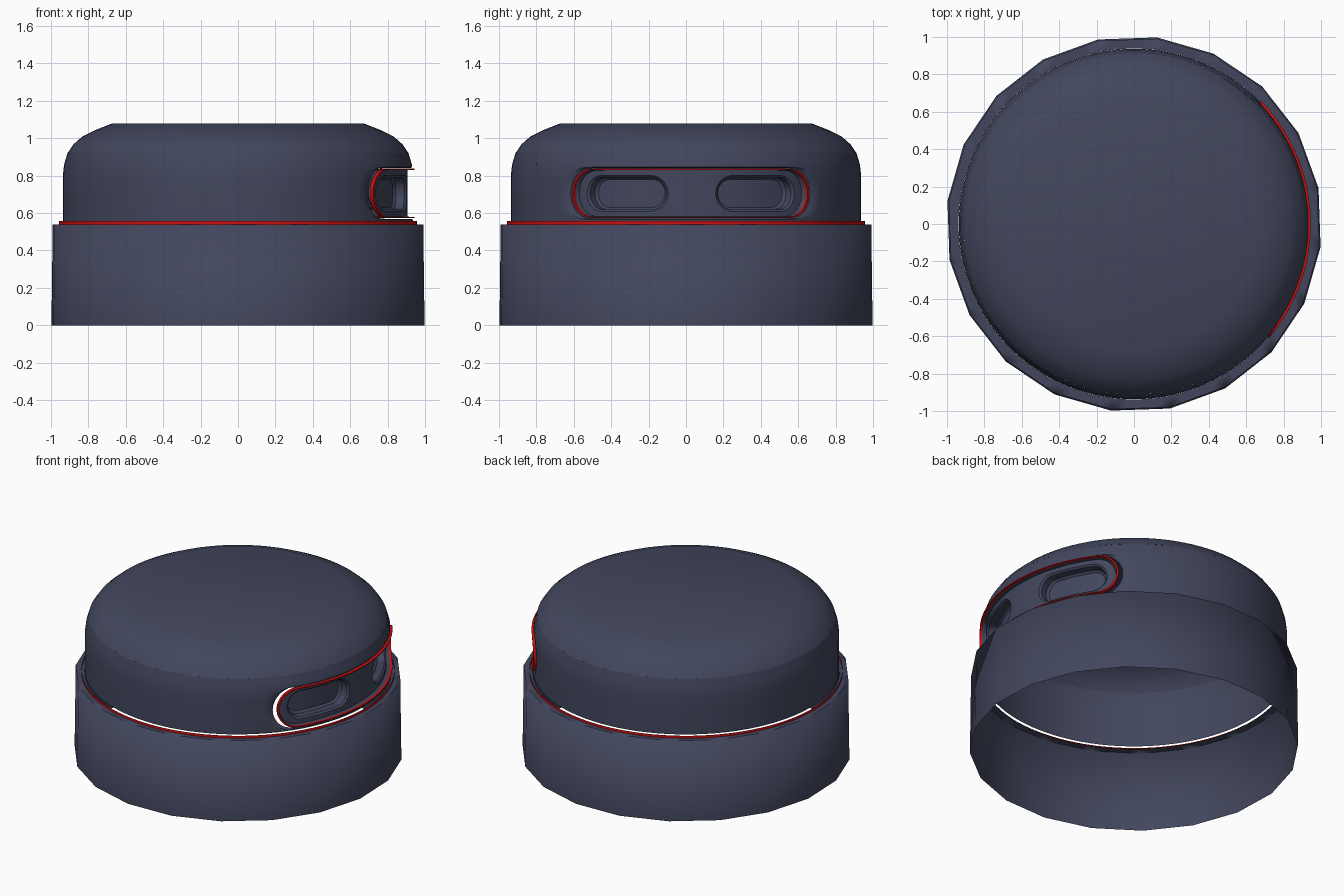
import bpy, bmesh, math
from math import sin, cos, pi, atan2, radians

if "Cube" in bpy.data.objects:
    bpy.data.objects.remove(bpy.data.objects["Cube"])

R, A0, ZC = 0.937, radians(2), 0.705      # wall radius, window heading and height


def material(name, rgb):
    m = bpy.data.materials.new(name)
    m.diffuse_color = (*rgb, 1)
    m.use_nodes = True
    m.node_tree.nodes["Principled BSDF"].inputs["Base Color"].default_value = m.diffuse_color
    return m


NAVY = material("navy", (0.055, 0.062, 0.11))
RED = material("red", (0.6, 0.005, 0.005))


def loft(bm, rings, closed=True):
    """Skin a list of equally long point rings."""
    rows = [[bm.verts.new(p) for p in ring] for ring in rings]
    for a, b in zip(rows, rows[1:]):
        n = len(a)
        for i in range(n if closed else n - 1):
            j = (i + 1) % n
            bm.faces.new((a[i], a[j], b[j], b[i]))
    return rows


def finish(bm, name, mat):
    bmesh.ops.remove_doubles(bm, verts=bm.verts, dist=1e-4)
    bmesh.ops.recalc_face_normals(bm, faces=bm.faces)
    me = bpy.data.meshes.new(name)
    bm.to_mesh(me)
    bm.free()
    me.materials.append(mat)
    ob = bpy.data.objects.new(name, me)
    bpy.context.collection.objects.link(ob)
    bpy.ops.object.select_all(action='DESELECT')
    ob.select_set(True)
    bpy.context.view_layer.objects.active = ob
    bpy.ops.object.shade_smooth_by_angle(angle=radians(35))


def circle(r, z, n, start=0.0, sweep=2 * pi, closed=True):
    k = n if closed else n + 1
    return [(r * cos(start + sweep * i / n), r * sin(start + sweep * i / n), z) for i in range(k)]


# Outlines live in wall coordinates: s along the arc, h above the window centre
def wrap(pts, radius):
    out = []
    for s, h in pts:
        r = radius(h + ZC) if callable(radius) else radius
        a = A0 + s / R
        out.append((r * cos(a), r * sin(a), h + ZC))
    return out


def stadium(hw, hh, c=0.0):
    return lambda s, h: max(abs(s - c) - (hw - hh), 0) ** 2 + h * h < hh * hh


def trace(inside, dirs, c=0.0):
    """Outline of a shape, found along rays from (c, 0)."""
    pts = []
    for dx, dy in dirs:
        lo, hi = 0.0, 12.0
        for _ in range(30):
            m = (lo + hi) / 2
            if inside(c + dx * m, dy * m):
                lo = m
            else:
                hi = m
        pts.append((c + dx * lo, dy * lo))
    return pts


def directions(hw, hh, corners=(), n=96):
    ts = [2 * pi * i / n for i in range(n)] + [atan2(y / hh, x / hw) % (2 * pi) for x, y in corners]
    return [(hw * cos(t), hh * sin(t)) for t in sorted(set(ts))]


def mix(a, b, t):
    return [(p[0] + (q[0] - p[0]) * t, p[1] + (q[1] - p[1]) * t) for p, q in zip(a, b)]


# Faceted base skirt, open underneath, with a flat ledge on top
off = radians(11)
bm = bmesh.new()
loft(bm, [circle(1.005, 0, 20, off), circle(0.998, 0.54, 20, off)])
rim = []
for i in range(80):
    a = off + 2 * pi * i / 80
    k, f = divmod(i, 4)
    p, q = [(0.998 * cos(off + pi / 10 * m), 0.998 * sin(off + pi / 10 * m)) for m in (k, k + 1)]
    rim.append((p[0] + (q[0] - p[0]) * f / 4, p[1] + (q[1] - p[1]) * f / 4, 0.54))
loft(bm, [rim, circle(0.938, 0.54, 80, off)])
finish(bm, "base_skirt", NAVY)

# Thin red seam band
bm = bmesh.new()
loft(bm, [circle(0.957, 0.54, 96), circle(0.957, 0.557, 96)])
finish(bm, "seam_band", RED)

# Domed cap
profile = [(0.937, 0.557), (0.937, 0.70), (0.937, 0.80), (0.93, 0.86), (0.912, 0.92), (0.88, 0.967),
           (0.835, 1.007), (0.765, 1.043), (0.67, 1.08)]


def cap_radius(z):
    for (r0, z0), (r1, z1) in zip(profile, profile[1:]):
        if z <= z1:
            return r0 + (r1 - r0) * (z - z0) / (z1 - z0)
    return profile[-1][0]


bm = bmesh.new()
SW, TOP, BOT = 1.0, 0.92 - ZC, 0.557 - ZC
rows = loft(bm, [circle(r, z, 96) for r, z in profile[4:]])
bm.faces.new(rows[-1])
half = SW / R
loft(bm, [circle(r, z, 66, A0 + half, 2 * pi - 2 * half, False) for r, z in profile[:5]], False)
# wall section with the window and its turned-in edge
corners = [(x, y) for x in (-SW, SW) for y in (BOT, TOP)]
dirs = directions(0.74, 0.14, corners)
frame = trace(lambda s, h: abs(s) < SW and BOT < h < TOP, dirs)
hole = trace(stadium(0.743, 0.14), dirs)
lip = trace(stadium(0.715, 0.136), dirs)
loft(bm, [wrap(mix(frame, hole, i / 6), cap_radius) for i in range(7)]
     + [wrap(lip, lambda z: cap_radius(z) - 0.012)])
finish(bm, "domed_cap", NAVY)

# Red trim around the window
dirs = directions(0.68, 0.13)
inner, outer = trace(stadium(0.678, 0.126), dirs), trace(stadium(0.690, 0.132), dirs)
bm = bmesh.new()
loft(bm, [wrap(inner, 0.922), wrap(inner, 0.945), wrap(outer, 0.945), wrap(outer, 0.922)])
finish(bm, "window_trim", RED)

# Recessed panel with two oval pockets
bm = bmesh.new()
loft(bm, [wrap(trace(stadium(0.678, 0.126), dirs), 0.93),
          wrap(trace(stadium(0.670, 0.124), dirs), 0.907)])
plate = stadium(0.670, 0.124)
for side in (-1, 1):
    c = 0.374 * side
    dirs = directions(0.25, 0.1, [(-c, 0.124), (-c, -0.124)])
    edge = trace(lambda s, h: plate(s, h) and s * side > 0, dirs, c)
    brim = trace(stadium(0.242, 0.096, c), dirs, c)
    wall = trace(stadium(0.230, 0.086, c), dirs, c)
    floor = trace(stadium(0.215, 0.074, c), dirs, c)
    mid = [(c, 0)] * len(dirs)
    rows = loft(bm, [wrap(mix(edge, brim, i / 3), 0.907) for i in range(4)]
                + [wrap(wall, 0.895), wrap(wall, 0.85)]
                + [wrap(mix(floor, mid, t), 0.835) for t in (0, 0.3, 0.6, 0.9)])
    bm.faces.new(rows[-1])
finish(bm, "sensor_panel", NAVY)
